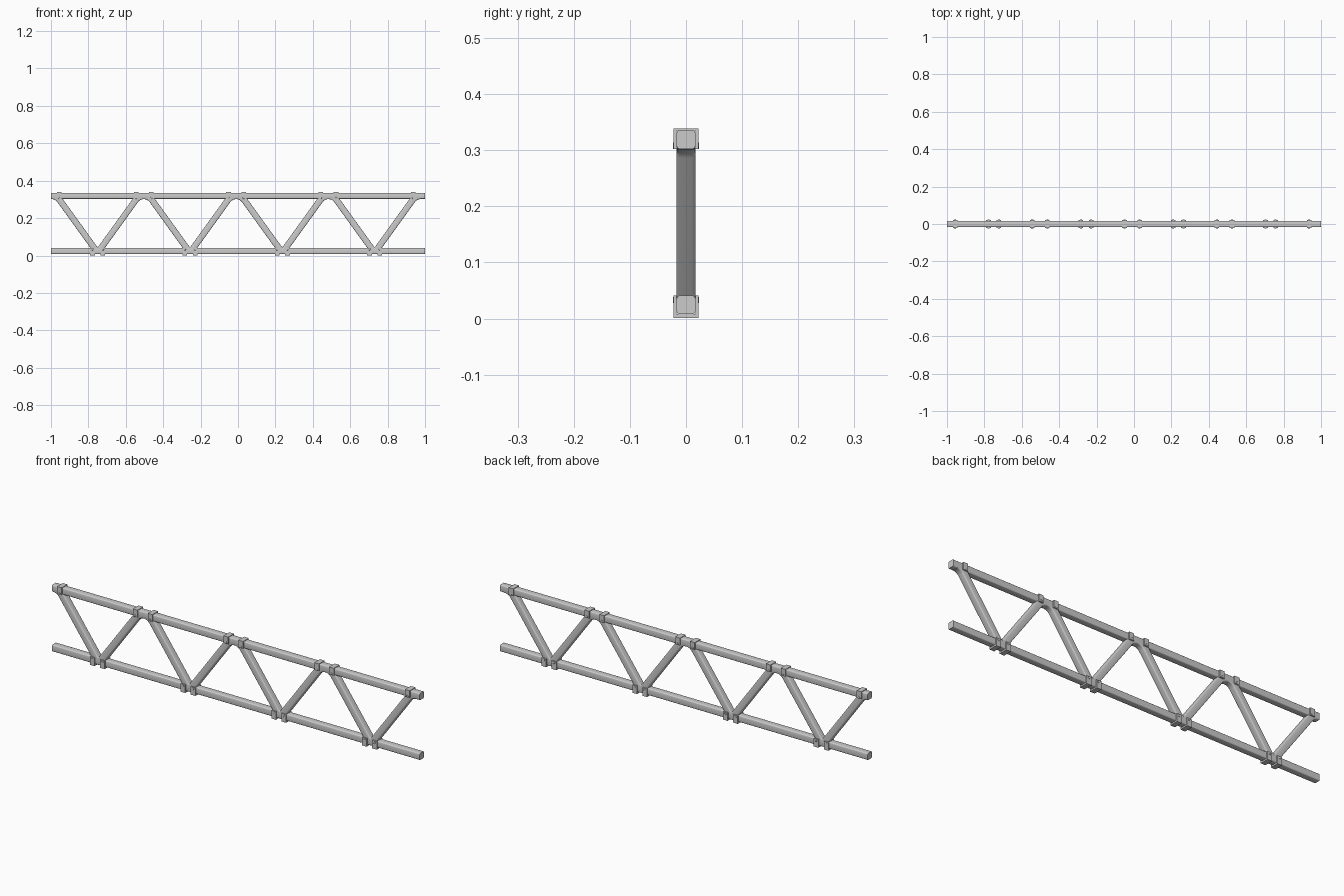
import bpy, bmesh
from math import pi, sin, cos, atan2
from mathutils import Vector

if "Cube" in bpy.data.objects:
    bpy.data.objects.remove(bpy.data.objects["Cube"])

H = 0.0165          # half width of the square tube
R = 0.005           # tube corner radius
Z_TOP, Z_BOT = 0.319, 0.0245


def finish(name, bm):
    bmesh.ops.recalc_face_normals(bm, faces=bm.faces)
    me = bpy.data.meshes.new(name)
    bm.to_mesh(me)
    bm.free()
    ob = bpy.data.objects.new(name, me)
    bpy.context.collection.objects.link(ob)
    bpy.ops.object.select_all(action='DESELECT')
    ob.select_set(True)
    bpy.context.view_layer.objects.active = ob
    bpy.ops.object.shade_smooth_by_angle(angle=0.6)
    return ob


# rounded square section of the tubes
section = []
for q in range(4):
    a0 = q * pi / 2
    cx = (H - R) * (1 if q in (0, 3) else -1)
    cy = (H - R) * (1 if q in (0, 1) else -1)
    for i in range(4):
        a = a0 + i * pi / 6
        section.append((cx + R * cos(a), cy + R * sin(a)))


def tube(name, path):
    """Sweep the section along a path of (x, z) points in the xz plane."""
    bm = bmesh.new()
    rings = []
    for i, (x, z) in enumerate(path):
        a, b = path[max(i - 1, 0)], path[min(i + 1, len(path) - 1)]
        t = Vector((b[0] - a[0], b[1] - a[1])).normalized()
        if i in (0, len(path) - 1):
            t = Vector((1, 0))
        rings.append([bm.verts.new((x - t.y * v, u, z + t.x * v)) for u, v in section])
    n = len(section)
    for r0, r1 in zip(rings, rings[1:]):
        for k in range(n):
            bm.faces.new((r0[k], r0[(k + 1) % n], r1[(k + 1) % n], r1[k]))
    bm.faces.new(rings[0])
    bm.faces.new(rings[-1])
    return finish(name, bm)


# straight chords
tube("top_chord", [(-1, Z_TOP), (1, Z_TOP)])
tube("bottom_chord", [(-1, Z_BOT), (1, Z_BOT)])

# one continuous bent web: alternating top and bottom bends
STEP, X0 = 0.24675, -0.997
CT, CB = 0.357, 0.015          # heights of the unrounded corners
phi = atan2(STEP, CT - CB)     # leg angle from vertical
web = []
for i in range(9):
    top = i % 2 == 0
    r = 0.055 if top else 0.021
    s = 1 if top else -1
    zc = (CT if top else CB) - s * r / sin(phi)
    turn = pi / 2 - phi
    lo = 0 if i == 0 else -turn
    hi = 0 if i == 8 else turn
    for k in range(13):
        a = lo + (hi - lo) * k / 12
        web.append((X0 + i * STEP + r * sin(a), zc + s * r * cos(a)))
tube("zigzag_web", web)


def clamp(name, x, z_chord, s):
    """U strap around a chord; s = +1 closes above, -1 closes below."""
    wo, wi, half = 0.022, 0.0165, 0.0125
    closed, inner, legs = 0.0195 if s > 0 else 0.0235, 0.0165, -0.0165
    prof = [(-wo, legs), (-wo, closed), (wo, closed), (wo, legs),
            (wi, legs), (wi, inner), (-wi, inner), (-wi, legs)]
    bm = bmesh.new()
    f = bm.faces.new([bm.verts.new((x - half, y, z_chord + s * z)) for y, z in prof])
    ext = bmesh.ops.extrude_face_region(bm, geom=[f])
    # keep both end faces
    vs = [g for g in ext["geom"] if isinstance(g, bmesh.types.BMVert)]
    bmesh.ops.translate(bm, verts=vs, vec=(2 * half, 0, 0))
    if len([f for f in bm.faces if len(f.verts) == 8]) < 2:
        old = [v for v in bm.verts if v.co.x < x][:8]
        bm.faces.new(old)
    finish(name, bm)
    # rivet through both legs of the strap
    zb = z_chord + (-0.011 if s > 0 else 0.0085)
    bpy.ops.mesh.primitive_cylinder_add(vertices=16, radius=0.0055, depth=0.047,
                                        location=(x, 0, zb), rotation=(pi / 2, 0, 0))
    ob = bpy.context.object
    ob.name = name + "_rivet"
    bev = ob.modifiers.new("bevel", 'BEVEL')
    bev.width = 0.001
    bev.segments = 2
    bpy.ops.object.shade_smooth_by_angle(angle=0.6)


# clamps sit on both sides of every bend
for i in range(9):
    top = i % 2 == 0
    off = 0.0405 if top else 0.0275
    for d in (-1, 1):
        if (i == 0 and d < 0) or (i == 8 and d > 0):
            continue
        clamp("top_clamp" if top else "bottom_clamp", X0 + i * STEP + d * off,
              Z_TOP if top else Z_BOT, 1 if top else -1)
